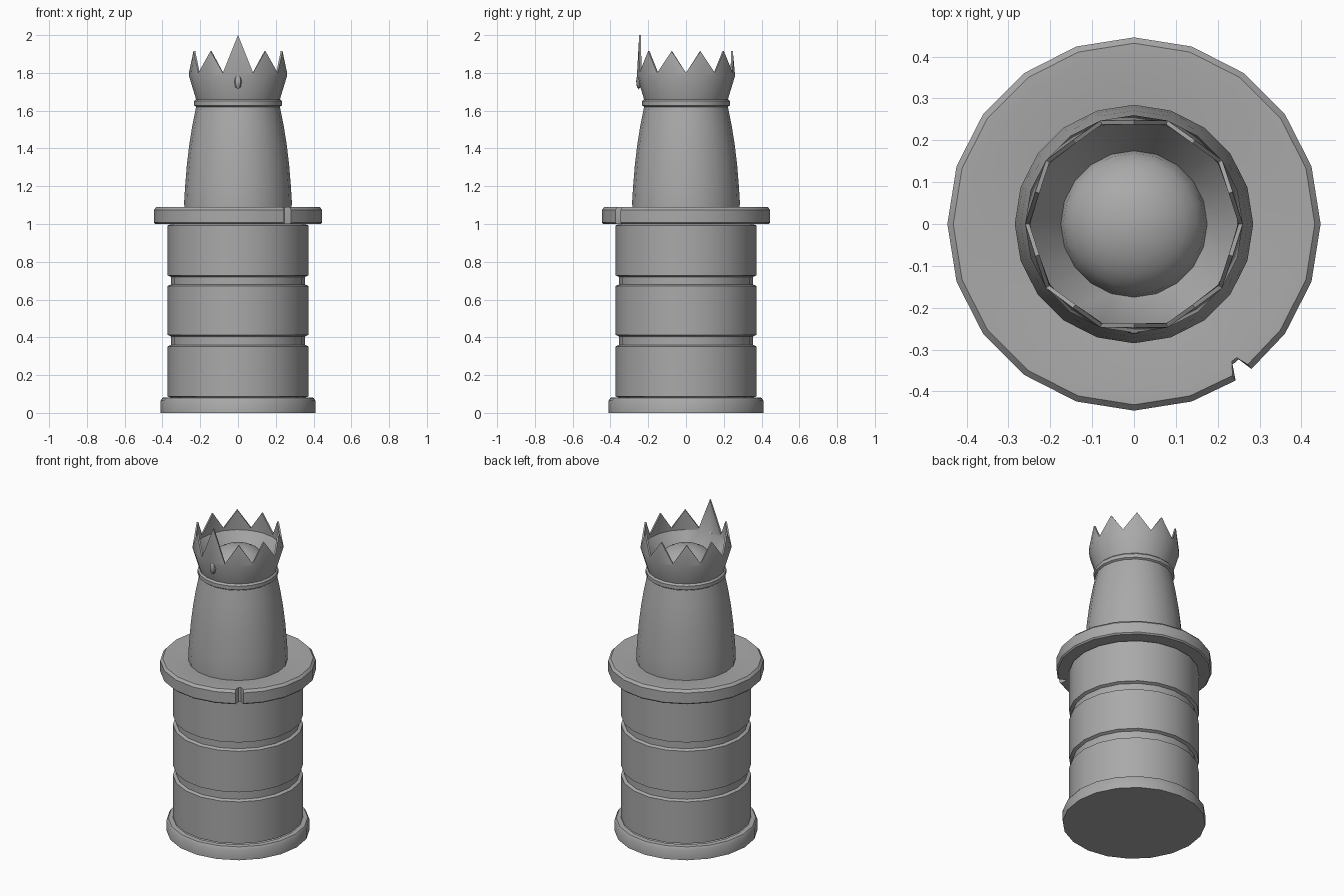
import bpy
import bmesh
from math import cos, sin, pi, radians

SIDES = 20
ANGLES = [-90 + 360 / SIDES * i for i in range(SIDES)]

if "Cube" in bpy.data.objects:
    bpy.data.objects.remove(bpy.data.objects["Cube"], do_unlink=True)

stone = bpy.data.materials.new("plain grey")
stone.use_nodes = True
GREY = (0.4, 0.4, 0.4, 1)
stone.diffuse_color = GREY
stone.node_tree.nodes["Principled BSDF"].inputs["Base Color"].default_value = GREY


def finish(name, bm):
    """Turn a bmesh into a smooth-shaded object with crisp edges."""
    mesh = bpy.data.meshes.new(name)
    bm.to_mesh(mesh)
    bm.free()
    mesh.materials.append(stone)
    obj = bpy.data.objects.new(name, mesh)
    bpy.context.collection.objects.link(obj)
    bpy.ops.object.select_all(action='DESELECT')
    obj.select_set(True)
    bpy.context.view_layer.objects.active = obj
    bpy.ops.object.shade_smooth_by_angle(angle=radians(35))
    return obj


def lathe(name, profile, angles=ANGLES, shape=None):
    """Revolve (radius, height) points; shape may adjust a point per column."""
    bm = bmesh.new()
    columns = []
    for i, angle in enumerate(angles):
        a = radians(angle)
        column = []
        for j, (r, z) in enumerate(profile):
            if shape:
                r, z = shape(i, j, r, z)
            column.append(bm.verts.new((r * cos(a), r * sin(a), z)))
        columns.append(column)
    for i, left in enumerate(columns):
        right = columns[(i + 1) % len(columns)]
        for j in range(len(profile) - 1):
            bm.faces.new((left[j], right[j], right[j + 1], left[j + 1]))
    bmesh.ops.remove_doubles(bm, verts=bm.verts, dist=1e-5)
    return finish(name, bm)


# Foot
lathe("base", [(0, 0), (.41, 0), (.41, .065), (.4, .08), (.372, .082)])

# Column drums separated by recessed grooves
drums = []
for low, high in ((.08, .36), (.405, .68), (.72, 1.0)):
    drums += [(.355, low), (.373, low + .008), (.373, high - .008), (.355, high)]
lathe("column", drums)

# Wide collar with a chipped notch in the rim
NOTCH = [-57, -54.5, -52.5, -51]
collar_angles = sorted([a if a <= 180 else a - 360 for a in ANGLES if abs(a + 54) > 1] + NOTCH)


def chip(i, j, r, z):
    if collar_angles[i] in NOTCH[1:3]:
        r = min(r, .403)
    return r, z


lathe("collar", [(.355, 1.0), (.438, 1.0), (.446, 1.008), (.446, 1.075),
                 (.432, 1.09), (.4, 1.09), (.28, 1.078)], collar_angles, chip)

# Tapering upper body and neck ring
lathe("upper_body", [(.284, 1.075), (.285, 1.12), (.28, 1.2), (.271, 1.31),
                     (.258, 1.42), (.242, 1.52), (.222, 1.62)])
lathe("neck_ring", [(.22, 1.62), (.232, 1.627), (.232, 1.65), (.222, 1.66)])

# Crown: flared wall, pointed teeth, sloped inside and domed floor
TIP_OUT, TIP_IN = 2, 3


def teeth(i, j, r, z):
    if j in (TIP_OUT, TIP_IN) and i % 2 == 0:
        return r - .012, 2.0 if i == 0 else 1.915
    return r, z


crown = [(.222, 1.66), (.26, 1.785), (.26, 1.8), (.25, 1.8), (.248, 1.785), (.175, 1.67)]
crown += [(.175 * cos(t * pi / 12), 1.67 + .13 * sin(t * pi / 12)) for t in range(1, 6)]
crown.append((0, 1.8))
lathe("crown", crown, shape=teeth)

# Jewel below the tall front tooth
bm = bmesh.new()
bmesh.ops.create_uvsphere(bm, u_segments=8, v_segments=4, radius=1)
for v in bm.verts:
    v.co = (v.co.x * .02, v.co.y * .014 - .25, v.co.z * .042 + 1.755)
finish("crown_jewel", bm)
